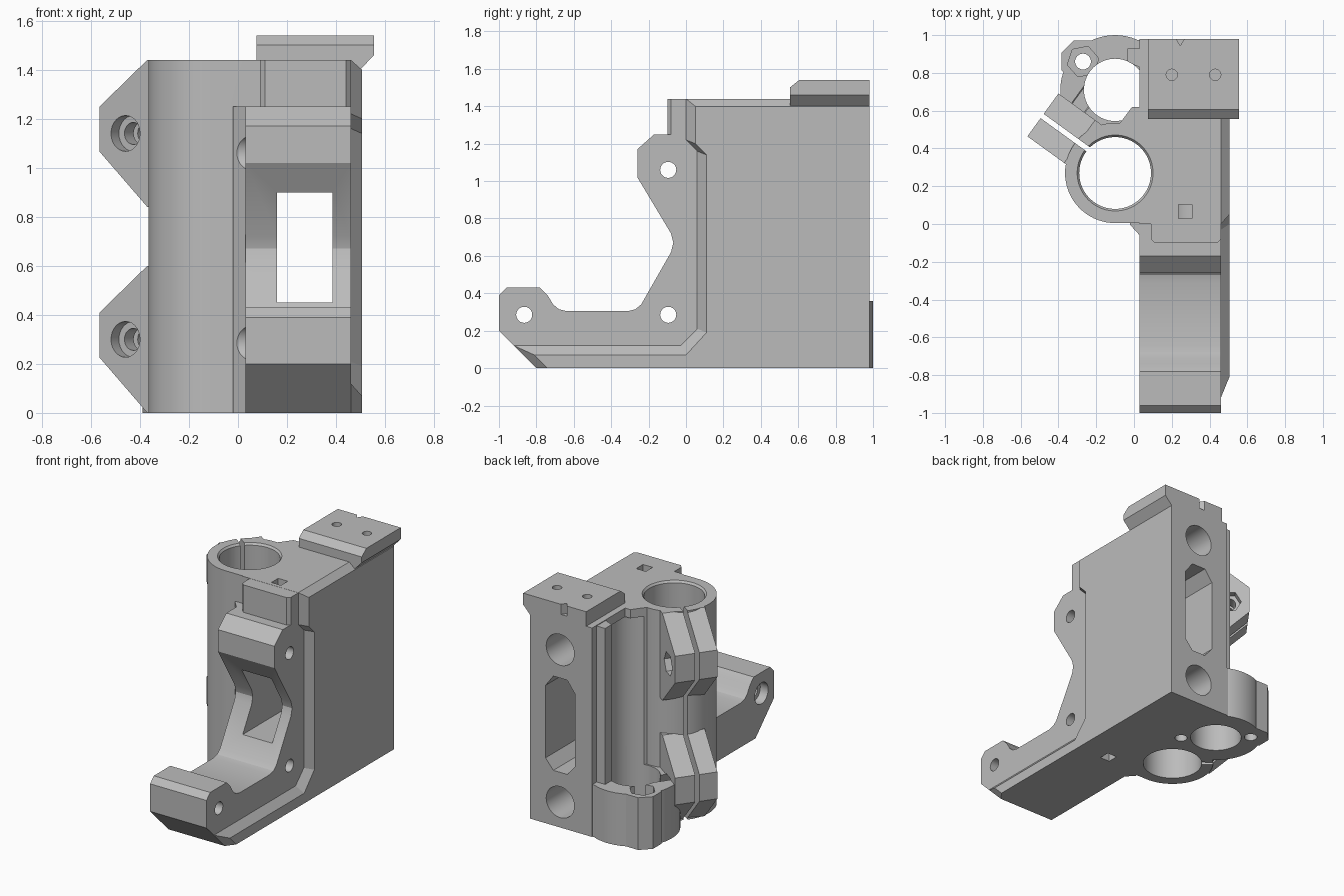
import bpy, bmesh, math
from mathutils import Matrix, Vector

cube = bpy.data.objects.get("Cube")
if cube:
    bpy.data.objects.remove(cube, do_unlink=True)

grey = bpy.data.materials.new("plain grey")
grey.use_nodes = True
grey.diffuse_color = (0.5, 0.5, 0.5, 1)
grey.node_tree.nodes["Principled BSDF"].inputs["Base Color"].default_value = (0.5, 0.5, 0.5, 1)

# Where the two outline coordinates and the depth land in space
PLACE = {"x": lambda p, d: (d, p[0], p[1]),
         "y": lambda p, d: (p[0], d, p[1]),
         "z": lambda p, d: (p[0], p[1], d)}


def loft(name, first, second, axis, a, b, matrix=None):
    """Solid between two outlines lying across an axis."""
    bm = bmesh.new()
    put = PLACE[axis]
    low = [bm.verts.new(put(p, a)) for p in first]
    high = [bm.verts.new(put(p, b)) for p in second]
    bm.faces.new(low)
    bm.faces.new(high)
    n = len(low)
    for i in range(n):
        j = (i + 1) % n
        bm.faces.new((low[i], low[j], high[j], high[i]))
    if matrix:
        bm.transform(matrix)
    bmesh.ops.recalc_face_normals(bm, faces=bm.faces)
    mesh = bpy.data.meshes.new(name)
    bm.to_mesh(mesh)
    bm.free()
    mesh.materials.append(grey)
    ob = bpy.data.objects.new(name, mesh)
    bpy.context.collection.objects.link(ob)
    return ob


def prism(name, pts, axis, a, b, matrix=None):
    return loft(name, pts, pts, axis, a, b, matrix)


def ring(c, r, n=48, turn=0.0):
    return [(c[0] + r * math.cos(turn + math.tau * i / n),
             c[1] + r * math.sin(turn + math.tau * i / n)) for i in range(n)]


def rect(x0, x1, y0, y1):
    return [(x0, y0), (x1, y0), (x1, y1), (x0, y1)]


def combine(base, other, mode):
    """Boolean the other solid into the base and discard it."""
    mod = base.modifiers.new(other.name, "BOOLEAN")
    mod.operation, mod.solver, mod.object = mode, "EXACT", other
    deps = bpy.context.evaluated_depsgraph_get()
    mesh = bpy.data.meshes.new_from_object(base.evaluated_get(deps))
    base.modifiers.clear()
    base.data = mesh
    bpy.data.objects.remove(other, do_unlink=True)


TOP = 1.44
TUBE, SCREW, NUT = (-0.1, 0.27), (-0.1, 0.71), (-0.27, 0.86)
ROD_X = 0.273

# Main wall with the forward arm
body = prism("carriage_end", [
    (-0.8, 0), (-1, 0.2), (-1, 0.39), (-0.96, 0.43), (-0.78, 0.43), (-0.74, 0.39),
    (-0.71, 0.34), (-0.68, 0.315), (-0.64, 0.305), (-0.31, 0.305), (-0.27, 0.315),
    (-0.24, 0.34), (-0.08, 0.62), (-0.068, 0.67), (-0.08, 0.72), (-0.26, 1.02),
    (-0.26, 1.17), (-0.17, 1.25), (0, 1.25), (0, TOP), (0.98, TOP), (0.98, 0)],
    "x", 0.03, 0.46)

# Outer side plate with bevelled rim
plate = loft("side_plate",
    [(-0.8, 0), (-0.92, 0.12), (-0.03, 0.12), (0.06, 0.21), (0.06, 1.16),
     (0, 1.22), (0, TOP), (0.98, TOP), (0.98, 0)],
    [(-0.74, 0), (-0.81, 0.07), (0, 0.07), (0.11, 0.19), (0.11, 1.14),
     (0.05, 1.2), (0.05, 1.4), (0.98, 1.4), (0.98, 0)], "x", 0.46, 0.505)

# Clamp block on the top
block = prism("top_block", [(0.075, 1.38), (0.48, 1.38), (0.555, 1.46), (0.555, 1.54),
                            (0.075, 1.54)], "y", 0.555, 0.98)
combine(block, prism("block_bevel", [(0.5, 1.5), (0.555, 1.5), (0.605, 1.54),
                                     (0.605, 1.6), (0.5, 1.6)], "x", 0, 0.7), "DIFFERENCE")

# Clamp ear frame: u points away from the tube, v across the split
u, v = Vector((-0.81, 0.586, 0)), Vector((0.586, 0.81, 0))
frame = Matrix(((u.x, v.x, 0, TUBE[0]), (u.y, v.y, 0, TUBE[1]),
                (0, 0, 1, 0), (0, 0, 0, 1)))
EARS = (0.3, 1.14)


def ear(z):
    return prism("clamp_ear", [(0.1, z - 0.3), (0.25, z - 0.3), (0.49, z - 0.075),
                               (0.49, z + 0.11), (0.25, z + 0.3), (0.1, z + 0.3)],
                 "y", -0.115, 0.165, frame)


# Solids that make up the part
solids = [
    plate, block,
    prism("front_tab", [(0.09, -0.08), (0.11, -0.1), (0.44, -0.1), (0.46, -0.08),
                        (0.46, 0.1), (0.09, 0.1)], "z", 1.2, TOP - 0.001),
    prism("bearing_tube", ring(TUBE, 0.265, 72), "z", 0, TOP),
    prism("tube_web", [(-0.1, 0.005), (0.1, 0.005), (0.1, 0.62), (-0.01, 0.62),
                       (-0.1, 0.5)], "z", 0, TOP),
    prism("front_web", [(-0.02, 0.03), (-0.02, -0.005), (0.03, -0.06), (0.1, -0.06),
                        (0.1, 0.03)], "z", 0, 1.25),
    prism("screw_boss", ring(SCREW, 0.29, 64), "z", 0, 0.36),
    prism("nut_boss", ring(NUT, 0.122, 8, math.pi / 8), "z", 0, 0.36),
    prism("boss_web", rect(-0.1, 0.1, 0.6, 0.975), "z", 0, 0.36),
    prism("rear_rib", [(-0.035, 0.86), (0.05, 0.82), (0.05, 0.93), (-0.035, 0.93)],
          "z", 0.2, TOP - 0.005),
] + [ear(z) for z in EARS]
for s in solids:
    combine(body, s, "UNION")

# Holes and slots
cuts = [
    prism("bearing_bore", ring(TUBE, 0.19, 72), "z", -0.1, 1.6),
    loft("bore_lead_in", ring(TUBE, 0.185, 72), ring(TUBE, 0.205, 72), "z", 1.42, 1.445),
    prism("screw_bore", ring(SCREW, 0.165, 56), "z", -0.1, TOP - 0.06),
    prism("nut_hole", ring(NUT, 0.042, 24), "z", -0.1, 0.6),
    prism("nut_pocket", ring(NUT, 0.085, 6, 0.2), "z", 0.28, 0.6),
    prism("lower_nut_hole", ring((0.07, 0.56), 0.04, 24), "z", -0.1, 0.25),
    prism("split", rect(0.15, 0.7, 0.004, 0.032), "z", -0.1, 1.6, frame),
    prism("front_window", rect(0.16, 0.385, 0.45, 0.9), "y", -0.5, 0.4),
    prism("rear_slot", [(0.16, 0.45), (0.22, 0.38), (0.325, 0.38), (0.385, 0.45),
                        (0.385, 0.95), (0.325, 1.03), (0.22, 1.03), (0.16, 0.95)],
          "y", 0.25, 1.2),
    prism("block_notch", [(0.21, 1.0), (0.245, 0.945), (0.28, 1.0)], "z", 1.47, 1.6),
]
for z in (0.175, 1.225):
    cuts.append(prism("rod_hole", ring((ROD_X, z), 0.107, 40), "y", 0.03, 1.2))
for a, b in ((-0.1, 0.15), (1.25, 1.6)):
    cuts.append(prism("inspection_hole", rect(0.235, 0.308, 0.028, 0.102), "z", a, b))
for x in (0.2, 0.43):
    cuts.append(prism("block_hole", ring((x, 0.79), 0.03, 20), "z", 1.36, 1.6))
for p in ((-0.865, 0.285), (-0.095, 0.285), (-0.095, 1.06)):
    cuts.append(prism("arm_hole", ring(p, 0.043, 28), "x", -0.1, 0.6))
    cuts.append(prism("arm_counterbore", ring(p, 0.073, 28), "x", -0.1, 0.09))
for z in EARS:
    cuts.append(prism("ear_hole", ring((0.36, z), 0.045, 28), "y", -0.2, 0.3, frame))
    cuts.append(prism("ear_counterbore", ring((0.36, z), 0.073, 28), "y", -0.2, -0.06, frame))
    cuts.append(prism("ear_nut_pocket", ring((0.36, z), 0.078, 6), "y", 0.12, 0.3, frame))
for c in cuts:
    combine(body, c, "DIFFERENCE")

# Crisp edges, smooth curves
bpy.ops.object.select_all(action="DESELECT")
body.select_set(True)
bpy.context.view_layer.objects.active = body
bpy.ops.object.shade_smooth_by_angle(angle=math.radians(25))
